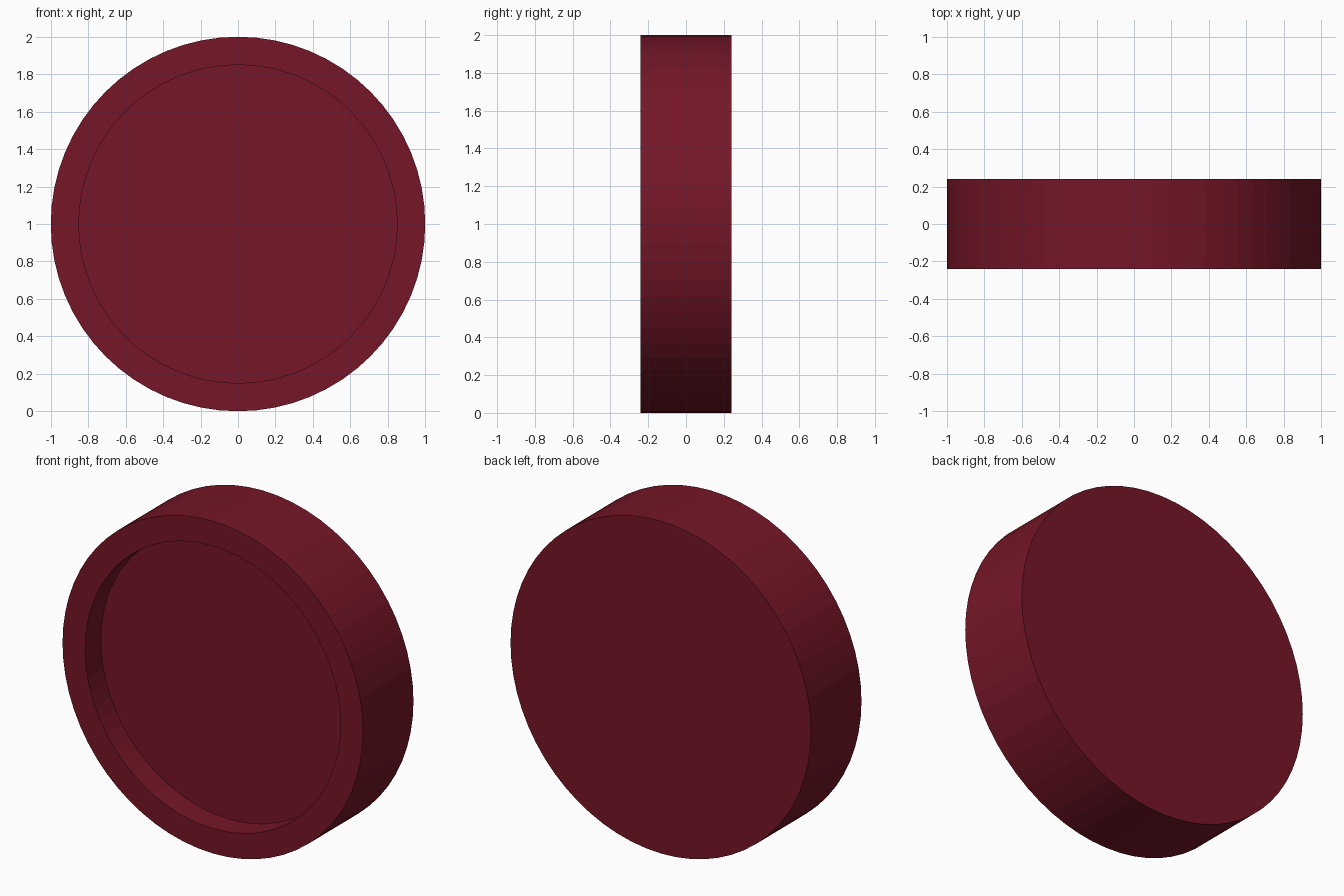
import bpy, bmesh
from math import cos, sin, tau

if "Cube" in bpy.data.objects:
    bpy.data.objects.remove(bpy.data.objects["Cube"])

SEGMENTS = 64
HALF_DEPTH = 0.24
OUTER_R, RECESS_R = 1.0, 0.85
RECESS_DEPTH = 0.15
CENTRE_Z = 1.0

bm = bmesh.new()


def ring(radius, y):
    return [bm.verts.new((radius * cos(tau * i / SEGMENTS), y,
                          CENTRE_Z + radius * sin(tau * i / SEGMENTS)))
            for i in range(SEGMENTS)]


def bridge(a, b):
    for i in range(SEGMENTS):
        j = (i + 1) % SEGMENTS
        bm.faces.new((a[i], a[j], b[j], b[i]))


# Rings from the back face, round the rim and down into the front recess
rings = [ring(r, y) for r, y in (
    (OUTER_R, HALF_DEPTH),
    (OUTER_R, -HALF_DEPTH),
    (RECESS_R, -HALF_DEPTH),
    (RECESS_R, -HALF_DEPTH + RECESS_DEPTH))]
for a, b in zip(rings, rings[1:]):
    bridge(a, b)

# Flat back and recess floor
bm.faces.new(rings[0])
bm.faces.new(rings[-1])
bmesh.ops.recalc_face_normals(bm, faces=bm.faces)

mesh = bpy.data.meshes.new("recessed_disc")
bm.to_mesh(mesh)
bm.free()
disc = bpy.data.objects.new("recessed_disc", mesh)
bpy.context.collection.objects.link(disc)

# Dark red finish
red = bpy.data.materials.new("dark_red")
red.diffuse_color = (0.18, 0.008, 0.02, 1)
red.use_nodes = True
red.node_tree.nodes["Principled BSDF"].inputs["Base Color"].default_value = red.diffuse_color
mesh.materials.append(red)
